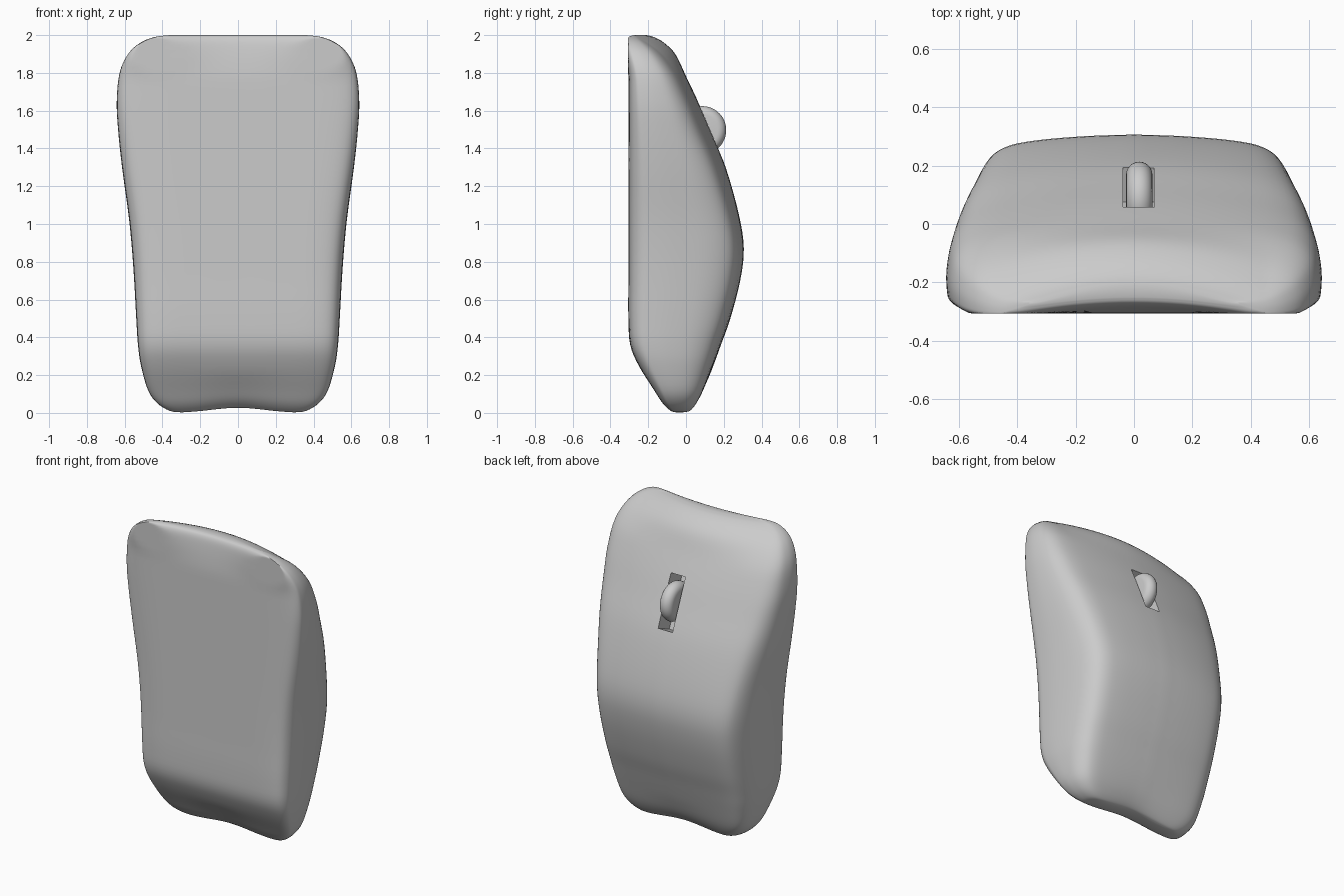
import bpy, bmesh, math
from mathutils import Vector

if "Cube" in bpy.data.objects:
    bpy.data.objects.remove(bpy.data.objects["Cube"])

# One plain grey for everything
grey = bpy.data.materials.new("grey_plastic")
grey.use_nodes = True
colour = (0.6, 0.6, 0.6, 1)
grey.diffuse_color = colour
grey.node_tree.nodes["Principled BSDF"].inputs["Base Color"].default_value = colour


def smooth_path(points, steps):
    """Sample a smooth curve that passes through all the points."""
    pts = [Vector(p) for p in points]
    pts = [pts[0] * 2 - pts[1]] + pts + [pts[-1] * 2 - pts[-2]]
    result = []
    for a, b, c, d in zip(pts, pts[1:], pts[2:], pts[3:]):
        for step in range(steps):
            t = step / steps
            result.append((b * 2 + (c - a) * t + (a * 2 - b * 5 + c * 4 - d) * t ** 2
                           + (b * 3 - a - c * 3 + d) * t ** 3) / 2)
    return result + [pts[-2]]


def ramp(value, start, end):
    """Ease from 0 at start to 1 at end."""
    t = min(1, max(0, (value - start) / (end - start)))
    return t * t * (3 - 2 * t)


def shade(obj, angle):
    bpy.ops.object.select_all(action="DESELECT")
    obj.select_set(True)
    bpy.context.view_layer.objects.active = obj
    bpy.ops.object.shade_smooth_by_angle(angle=math.radians(angle))


def finish(name, bm, angle):
    """Turn a bmesh into a smooth shaded grey object."""
    bmesh.ops.recalc_face_normals(bm, faces=bm.faces)
    mesh = bpy.data.meshes.new(name)
    bm.to_mesh(mesh)
    bm.free()
    mesh.materials.append(grey)
    obj = bpy.data.objects.new(name, mesh)
    bpy.context.collection.objects.link(obj)
    shade(obj, angle)
    return obj


# Body stations from bottom to top: height, half width, front y, back y
stations = [
    (0, .3, -.06, 0), (.01, .36, -.085, .025), (.05, .425, -.125, .058),
    (.12, .475, -.17, .095), (.25, .512, -.25, .145), (.36, .528, -.295, .185),
    (.5, .537, -.305, .235), (.7, .548, -.305, .287), (.87, .56, -.305, .306),
    (1.05, .578, -.305, .28), (1.3, .612, -.305, .21), (1.5, .633, -.305, .128),
    (1.65, .64, -.305, .063), (1.8, .625, -.305, -.01), (1.9, .58, -.305, -.07),
    (1.96, .515, -.3, -.135), (1.99, .44, -.288, -.19), (2, .36, -.27, -.23),
]
# Half cross-section: share of half width, share of depth from front to back
section = [(0, 0), (.4, 0), (.72, .005), (.9, .035), (.98, .11), (1, .22), (1, .42),
           (.97, .67), (.9, .84), (.79, .925), (.6, .965), (.3, .99), (0, 1)]

half_ring = smooth_path(section, 4)
half = len(half_ring) - 1
ring = half_ring + [Vector((-p.x, p.y)) for p in half_ring[-2:0:-1]]
count = len(ring)

# Loft the body: the back gets rounder and the tip bows forward towards the top,
# and the bottom edge has a shallow hollow
bm = bmesh.new()
rings = []
for z, width, front, back in smooth_path(stations, 4):
    crown = .065 * ramp(z, .6, 1.6) - .015
    bow = ramp(z, 1.75, 2)
    hollow = .027 * max(0, 1 - z / .22)
    loop = []
    for u, v in ring:
        x = u * width
        y = front + (back - front) * v - crown * u * u * v ** 3
        y += bow * (.02 - .05 * min(1, (x / .45) ** 2))
        loop.append(bm.verts.new((x, max(y, -.306), z + hollow * math.exp(-(x / .2) ** 2))))
    rings.append(loop)
for low, high in zip(rings, rings[1:]):
    for i in range(count):
        j = (i + 1) % count
        bm.faces.new((low[i], low[j], high[j], high[i]))

# Close both narrow ends by joining front points to back points
for loop in (rings[0], rings[-1]):
    for side in (1, -1):
        for k in range(half // 2):
            corners = [loop[side * i] for i in (k, k + 1, half - k - 1, half - k)]
            bm.faces.new(list(dict.fromkeys(corners)))
body = finish("mouse_body", bm, 50)

# Slot for the wheel, cut parallel to the sloping back
centre_x = .016
lower, upper = Vector((centre_x, .195, 1.345)), Vector((centre_x, .06, 1.66))
along = upper - lower
bm = bmesh.new()
bmesh.ops.create_cube(bm, size=1)
bmesh.ops.scale(bm, vec=(.106, .26, along.length), verts=bm.verts)
cutter = finish("slot_cutter", bm, 30)
cutter.location = (lower + upper) / 2
cutter.rotation_euler.x = math.atan2(-along.y, along.z)
cutter.hide_render = True

cut = body.modifiers.new("wheel_slot", "BOOLEAN")
cut.object = cutter
cut.operation = "DIFFERENCE"
cut.solver = "EXACT"
bpy.context.view_layer.objects.active = body
bpy.ops.object.modifier_apply(modifier=cut.name)
bpy.data.objects.remove(cutter)
shade(body, 40)

# Scroll wheel: a disc with a fully rounded rim
radius, thick = .127, .045
rim = [(math.sin(a) * thick, radius - thick + math.cos(a) * thick)
       for a in (math.pi * (i / 12 - .5) for i in range(13))]
bm = bmesh.new()
verts = [bm.verts.new((x, r, 0)) for x, r in [(-thick, 0)] + rim + [(thick, 0)]]
edges = [bm.edges.new(pair) for pair in zip(verts, verts[1:])]
bmesh.ops.spin(bm, geom=verts + edges, axis=(1, 0, 0), cent=(0, 0, 0),
               angle=math.tau, steps=48)
bmesh.ops.remove_doubles(bm, verts=bm.verts, dist=.0001)
wheel = finish("scroll_wheel", bm, 40)
wheel.location = (centre_x + .002, .086, 1.497)
